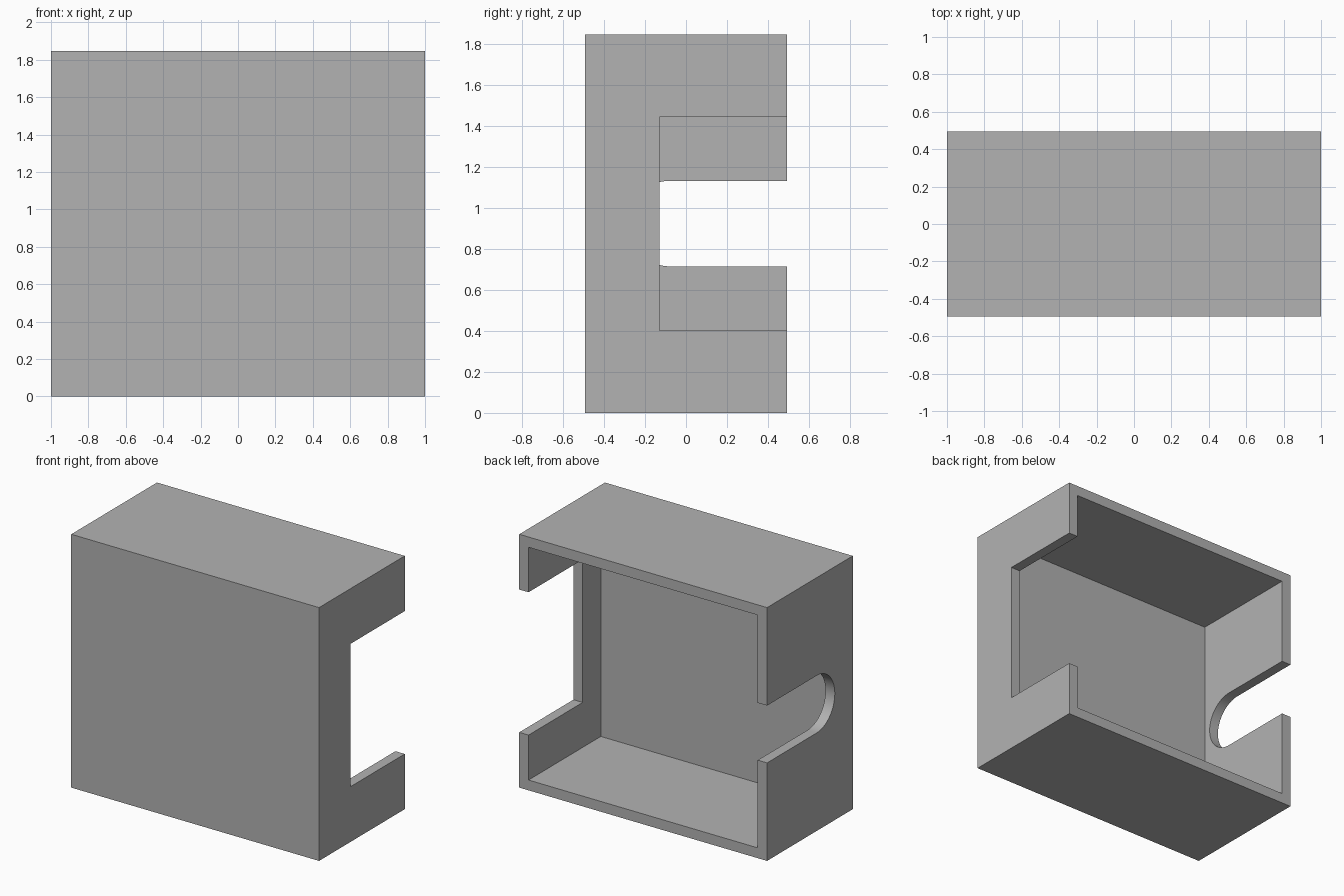
import bpy
import bmesh
import math

cube = bpy.data.objects.get("Cube")
if cube:
    bpy.data.objects.remove(cube, do_unlink=True)

W, D, H = 2.0, 0.988, 1.848      # outer size of the case
WALL, FRONT = 0.075, 0.155       # side walls and thicker front panel
BACK = D / 2 + 0.2               # cutters reach past the open back
MID = H / 2


def prism(name, profile, x0, x1):
    """Extrude a (y, z) profile along x."""
    bm = bmesh.new()
    face = bm.faces.new([bm.verts.new((x0, y, z)) for y, z in profile])
    new = bmesh.ops.extrude_face_region(bm, geom=[face])["geom"]
    verts = [v for v in new if isinstance(v, bmesh.types.BMVert)]
    bmesh.ops.translate(bm, verts=verts, vec=(x1 - x0, 0, 0))
    bmesh.ops.recalc_face_normals(bm, faces=bm.faces)
    mesh = bpy.data.meshes.new(name)
    bm.to_mesh(mesh)
    bm.free()
    obj = bpy.data.objects.new(name, mesh)
    bpy.context.collection.objects.link(obj)
    return obj


def rect(y0, y1, z0, z1):
    return [(y0, z0), (y1, z0), (y1, z1), (y0, z1)]


def cut(target, cutter):
    """Subtract the cutter, then discard it."""
    cutter.hide_render = True
    mod = target.modifiers.new("cut", "BOOLEAN")
    mod.operation = "DIFFERENCE"
    mod.solver = "EXACT"
    mod.object = cutter
    bpy.context.view_layer.objects.active = target
    bpy.ops.object.modifier_apply(modifier=mod.name)
    bpy.data.objects.remove(cutter, do_unlink=True)


# Outer block
case = prism("open_case", rect(-D / 2, D / 2, 0, H), -W / 2, W / 2)

# Hollow interior, open at the back
cut(case, prism("cavity", rect(-D / 2 + FRONT, BACK, WALL, H - WALL),
                -W / 2 + WALL, W / 2 - WALL))

# Rectangular opening in the left wall
cut(case, prism("square_notch", rect(-0.13, BACK, 0.403, 1.445), 0.8, 1.2))

# Round-ended slot in the right wall
R, CY, STEPS = 0.209, -0.078, 32
arc = [math.pi / 2 + math.pi * i / STEPS for i in range(STEPS + 1)]
slot = [(CY + R * math.cos(a), MID + R * math.sin(a)) for a in arc]
slot += [(BACK, MID - R), (BACK, MID + R)]
cut(case, prism("round_slot", slot, -1.2, -0.8))

# Plain grey finish
grey = bpy.data.materials.new("plain grey")
grey.use_nodes = True
colour = (0.448, 0.448, 0.448, 1)
grey.diffuse_color = colour
grey.node_tree.nodes["Principled BSDF"].inputs["Base Color"].default_value = colour
case.data.materials.clear()
case.data.materials.append(grey)

# Smooth slot end, sharp corners elsewhere
bpy.ops.object.select_all(action="DESELECT")
case.select_set(True)
bpy.context.view_layer.objects.active = case
bpy.ops.object.shade_smooth_by_angle(angle=math.radians(30))
